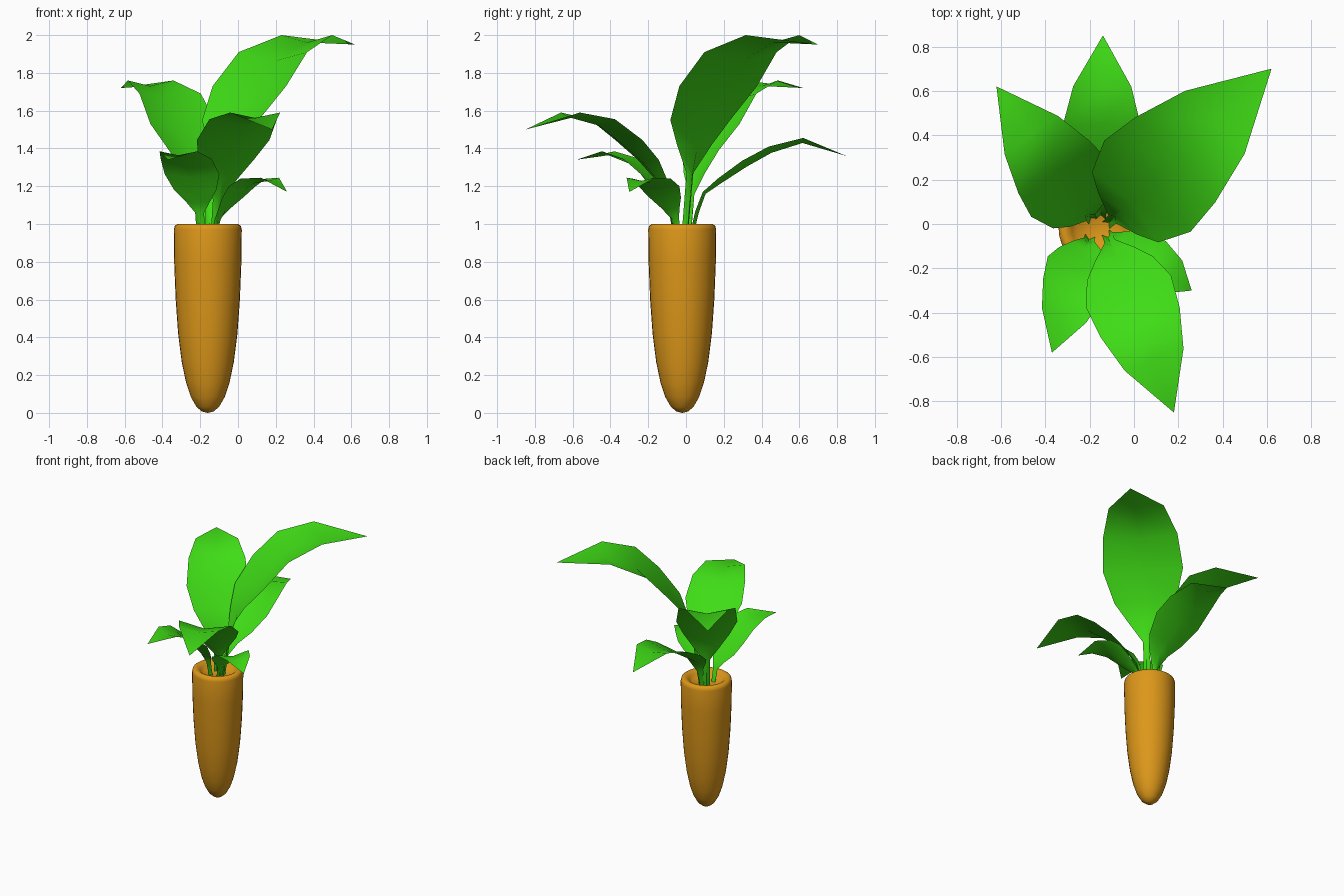
import bpy, bmesh, math
from mathutils import Vector

if "Cube" in bpy.data.objects:
    bpy.data.objects.remove(bpy.data.objects["Cube"])


def material(name, rgb):
    m = bpy.data.materials.new(name)
    m.diffuse_color = (*rgb, 1)
    m.use_nodes = True
    m.node_tree.nodes["Principled BSDF"].inputs["Base Color"].default_value = m.diffuse_color
    return m


ORANGE = material("root_orange", (0.72, 0.31, 0.01))
GREEN = material("leaf_green", (0.05, 0.72, 0.008))


def finish(name, bm, mat, angle):
    me = bpy.data.meshes.new(name)
    bm.to_mesh(me)
    bm.free()
    ob = bpy.data.objects.new(name, me)
    bpy.context.collection.objects.link(ob)
    me.materials.append(mat)
    bpy.ops.object.select_all(action='DESELECT')
    ob.select_set(True)
    bpy.context.view_layer.objects.active = ob
    bpy.ops.object.shade_smooth_by_angle(angle=math.radians(angle))
    return ob


# Tapered root: lathed profile with rounded rim and shallow dish on top
def root():
    profile = [(0, 0), (0.03, 0.007), (0.06, 0.032), (0.09, 0.085), (0.115, 0.16),
               (0.138, 0.27), (0.157, 0.42), (0.17, 0.6), (0.178, 0.8), (0.18, 0.97),
               (0.175, 0.99), (0.16, 1.0), (0.14, 0.997), (0.12, 0.98), (0.10, 0.955),
               (0, 0.945)]
    bm = bmesh.new()
    vs = [bm.verts.new((r, 0, z)) for r, z in profile]
    es = [bm.edges.new(p) for p in zip(vs, vs[1:])]
    bmesh.ops.spin(bm, geom=vs + es, cent=(0, 0, 0), axis=(0, 0, 1),
                   angle=math.tau, steps=32, use_duplicate=False)
    bmesh.ops.remove_doubles(bm, verts=bm.verts, dist=0.0005)
    bmesh.ops.recalc_face_normals(bm, faces=bm.faces)
    bmesh.ops.translate(bm, verts=bm.verts, vec=(-0.16, -0.02, 0))
    finish("root", bm, ORANGE, 50)


# Leaf: folded blade on a narrow stem, swept along an arched path
BLADE = (0.45, 0.77, 1.0, 0.93, 0.69)   # relative width, stem end to tip


def leaf(name, base, tip, width, stem_top, path):
    base, tip = Vector((*base, 0)), Vector(tip)
    out = Vector((tip.x, tip.y, 0)) - base
    length = out.length
    out.normalize()
    side = Vector((-out.y, out.x, 0))
    up = Vector((0, 0, 1))
    pts = [(-0.01, 0.94), stem_top] + list(path) + [(length, tip.z)]
    widths = [0.045, 0.05] + [w * width for w in BLADE]
    bm = bmesh.new()
    rows = []
    for i, w in enumerate(widths):
        d, z = pts[i]
        a, b = pts[max(i - 1, 0)], pts[i + 1]
        t = (Vector(b) - Vector(a)).normalized()
        normal = up * t.x - out * t.y          # upper side of the blade
        c = base + out * d + up * z
        fold = 0.4 if i < 2 else 0.1
        rows.append([bm.verts.new(c + side * w / 2),
                     bm.verts.new(c - normal * w * fold),
                     bm.verts.new(c - side * w / 2)])
    end = bm.verts.new(tip)
    for r, s in zip(rows, rows[1:]):
        for k in (0, 1):
            bm.faces.new((r[k], r[k + 1], s[k + 1], s[k]))
    for k in (0, 1):
        bm.faces.new((rows[-1][k], rows[-1][k + 1], end))
    finish(name, bm, GREEN, 60)


root()
leaf("leaf_back_right", (-0.12, 0.0), (0.62, 0.70, 1.95), 0.566, (0.03, 1.27),
     [(0.065, 1.42), (0.11, 1.55), (0.248, 1.73), (0.42, 1.91), (0.667, 2.0)])
leaf("leaf_back_left", (-0.19, 0.02), (-0.62, 0.62, 1.72), 0.43, (0.01, 1.16),
     [(0.03, 1.27), (0.07, 1.39), (0.17, 1.53), (0.29, 1.69), (0.468, 1.76)])
leaf("leaf_back", (-0.15, 0.03), (-0.14, 0.85, 1.36), 0.38, (0.02, 1.07),
     [(0.06, 1.17), (0.14, 1.24), (0.27, 1.335), (0.41, 1.41), (0.59, 1.455)])
leaf("leaf_front", (-0.12, -0.05), (0.18, -0.85, 1.5), 0.41, (0.03, 1.13),
     [(0.09, 1.24), (0.16, 1.34), (0.27, 1.445), (0.42, 1.555), (0.60, 1.59)])
leaf("leaf_front_left", (-0.20, -0.06), (-0.37, -0.58, 1.34), 0.305, (0.01, 1.06),
     [(0.04, 1.12), (0.085, 1.18), (0.14, 1.265), (0.24, 1.345), (0.37, 1.385)])
leaf("leaf_front_right", (-0.12, -0.05), (0.26, -0.30, 1.17), 0.26, (0.015, 1.03),
     [(0.06, 1.085), (0.11, 1.14), (0.17, 1.2), (0.24, 1.24), (0.345, 1.245)])
